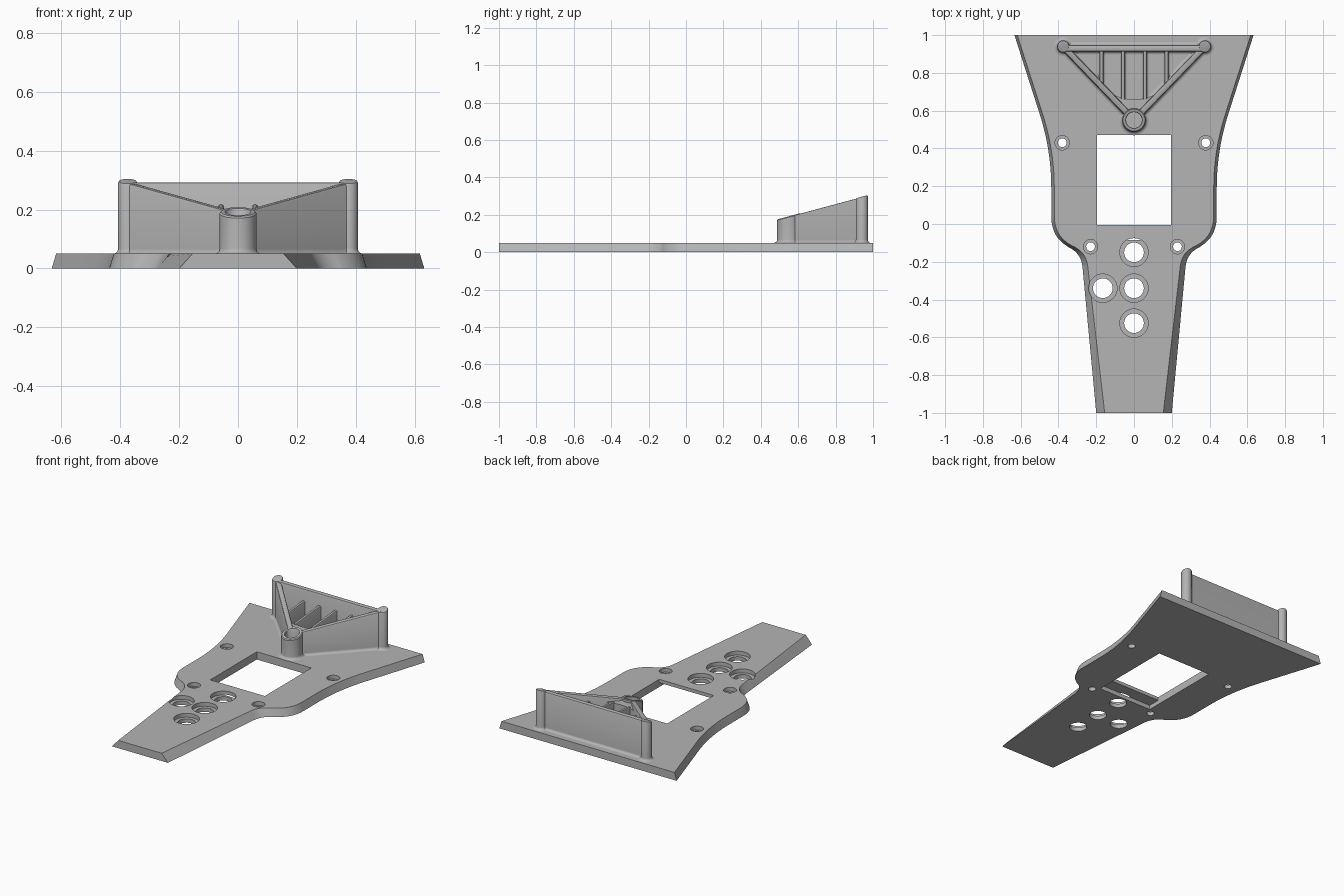
import bpy, bmesh, math
from mathutils import Vector

old = bpy.data.objects.get("Cube")
if old:
    bpy.data.objects.remove(old, do_unlink=True)

grey = bpy.data.materials.new("plain_grey")
grey.use_nodes = True
grey.diffuse_color = (0.46, 0.46, 0.46, 1)
grey.node_tree.nodes["Principled BSDF"].inputs["Base Color"].default_value = grey.diffuse_color

DECK = 0.05          # top of the base plate
FRONT_POST = (0, 0.55)
BACK_X, BACK_Y = 0.375, 0.94


def slope(y):
    """Height of the inclined bracket top."""
    return 0.175 + 0.268 * (y - 0.485)


def rib_top(y):
    return 0.2 + 0.08 * (y - 0.7)


def make(name, bm):
    bmesh.ops.recalc_face_normals(bm, faces=bm.faces)
    mesh = bpy.data.meshes.new(name)
    bm.to_mesh(mesh)
    bm.free()
    mesh.materials.append(grey)
    ob = bpy.data.objects.new(name, mesh)
    bpy.context.collection.objects.link(ob)
    return ob


def smooth(ob):
    bpy.ops.object.select_all(action='DESELECT')
    ob.select_set(True)
    bpy.context.view_layer.objects.active = ob
    bpy.ops.object.shade_smooth_by_angle(angle=math.radians(32))


def loft(name, rings):
    """Skin equal closed loops and cap both ends."""
    bm = bmesh.new()
    loops = [[bm.verts.new(p) for p in ring] for ring in rings]
    n = len(loops[0])
    for a, b in zip(loops, loops[1:]):
        for i in range(n):
            j = (i + 1) % n
            bm.faces.new((a[i], a[j], b[j], b[i]))
    bm.faces.new(loops[0])
    bm.faces.new(loops[-1])
    return make(name, bm)


def lathe(name, centre, profile, seg=40):
    """Turn (radius, height) pairs; a callable height depends on y."""
    cx, cy = centre
    rings = []
    for r, z in profile:
        ring = []
        for i in range(seg):
            a = math.tau * i / seg
            y = cy + r * math.sin(a)
            ring.append((cx + r * math.cos(a), y, z(y) if callable(z) else z))
        rings.append(ring)
    return loft(name, rings)


def flare(half, radius, steps=6):
    """Quarter-round foot from the deck up to a vertical side."""
    angles = [math.pi / 2 * i / steps for i in range(steps + 1)]
    return [(half + radius * (1 - math.sin(a)), DECK + radius * (1 - math.cos(a))) for a in angles]


def wall(name, start, end, half, top, radius):
    """Upright wall with a flared foot and softened top edge."""
    a, b = Vector(start), Vector(end)
    side = (b - a).normalized().orthogonal()
    foot = flare(half, radius)
    rings = []
    for p in (a, b):
        t = top(p.y)
        right = [(half + radius, 0.04)] + foot + [(half, t - 0.008), (half - 0.003, t - 0.002), (half - 0.008, t)]
        section = right + [(-o, z) for o, z in reversed(right)]
        rings.append([(*(p + side * o), z) for o, z in section])
    return smooth(loft(name, rings))


def cut(target, cutter):
    mod = target.modifiers.new("cut", 'BOOLEAN')
    mod.operation = 'DIFFERENCE'
    mod.solver = 'EXACT'
    mod.object = cutter
    bpy.context.view_layer.objects.active = target
    bpy.ops.object.modifier_apply(modifier=mod.name)
    bpy.data.objects.remove(cutter, do_unlink=True)


def box(name, x, y0, y1, z0, z1):
    corners = [(-x, y0), (x, y0), (x, y1), (-x, y1)]
    return loft(name, [[(*c, z) for c in corners] for z in (z0, z1)])


def outline(points, z, rounding=(0.2, 0.125, 0.08), steps=12):
    """Mirrored outline whose inner corners are rounded."""
    pts = [Vector(p) for p in points]
    half = [pts[0]]
    for i, t in enumerate(rounding, 1):
        c = pts[i]
        p = c + (pts[i - 1] - c).normalized() * t
        q = c + (pts[i + 1] - c).normalized() * t
        for k in range(steps + 1):
            u = k / steps
            half.append(p * (1 - u) ** 2 + c * 2 * u * (1 - u) + q * u * u)
    half.append(pts[-1])
    return [(p.x, p.y, z) for p in half] + [(-p.x, p.y, z) for p in reversed(half)]


# Base plate with sloping sides
lower = [(0.633, 1), (0.438, 0.39), (0.438, -0.085), (0.28, -0.15), (0.2, -1)]
upper = [(0.618, 1), (0.422, 0.39), (0.422, -0.08), (0.254, -0.145), (0.155, -1)]
plate = loft("base_plate", [outline(lower, 0), outline(upper, DECK)])

# Window and the shallow recess under its front edge
cut(plate, box("window_cutter", 0.195, -0.005, 0.47, -0.1, 0.1))
cut(plate, box("recess_cutter", 0.195, -0.085, 0.02, -0.1, 0.028))

# Counterbored holes, large and small
large = [(0, -0.15), (0, -0.34), (-0.165, -0.34), (0, -0.525)]
small = [(s * x, y) for x, y in ((0.38, 0.43), (0.23, -0.12)) for s in (-1, 1)]
for centres, bore, ring in ((large, 0.052, 0.075), (small, 0.023, 0.038)):
    for c in centres:
        cut(plate, lathe("hole_cutter", c, [(bore, -0.1), (bore, 0.025), (ring, 0.025), (ring, 0.1)]))
smooth(plate)

# Back posts and side walls of the triangular bracket
for s, word in ((1, "left"), (-1, "right")):
    post = [(0.05, 0.04)] + flare(0.032, 0.018)
    post += [(0.032, lambda y: slope(y) - 0.006), (0.03, lambda y: slope(y) - 0.001), (0.026, slope)]
    smooth(lathe(word + "_back_post", (s * BACK_X, BACK_Y), post))
    a, b = Vector(FRONT_POST), Vector((s * BACK_X, BACK_Y))
    wall(word + "_side_wall", a + (b - a).normalized() * 0.052, b, 0.017, lambda y: slope(y) - 0.004, 0.016)

# Back wall
wall("back_wall", (-BACK_X, 0.93), (BACK_X, 0.93), 0.017, lambda y: slope(y) - 0.002, 0.016)

# Hollow front post
cup = [(0.08, 0.04)] + flare(0.0625, 0.018)
cup += [(0.0625, lambda y: slope(y) - 0.005), (0.058, slope), (0.044, slope), (0.042, lambda y: slope(y) - 0.003), (0.042, 0.12)]
smooth(lathe("front_post", FRONT_POST, cup))

# Inner ribs
for x, y in ((0.058, 0.66), (0.172, 0.74)):
    for s in (-1, 1):
        wall("inner_rib", (s * x, y), (s * x, 0.925), 0.01, rib_top, 0.012)

# Filled nose with a concave round edge
arc = []
for i in range(21):
    a = math.radians(230 + 4 * i)
    arc.append((0.257 * math.cos(a), 0.917 + 0.257 * math.sin(a)))
nose = arc + [(0.05, 0.602), (-0.05, 0.602)]
smooth(loft("nose_fill", [[(*p, z) for p in nose] for z in (0.04, 0.19)]))
